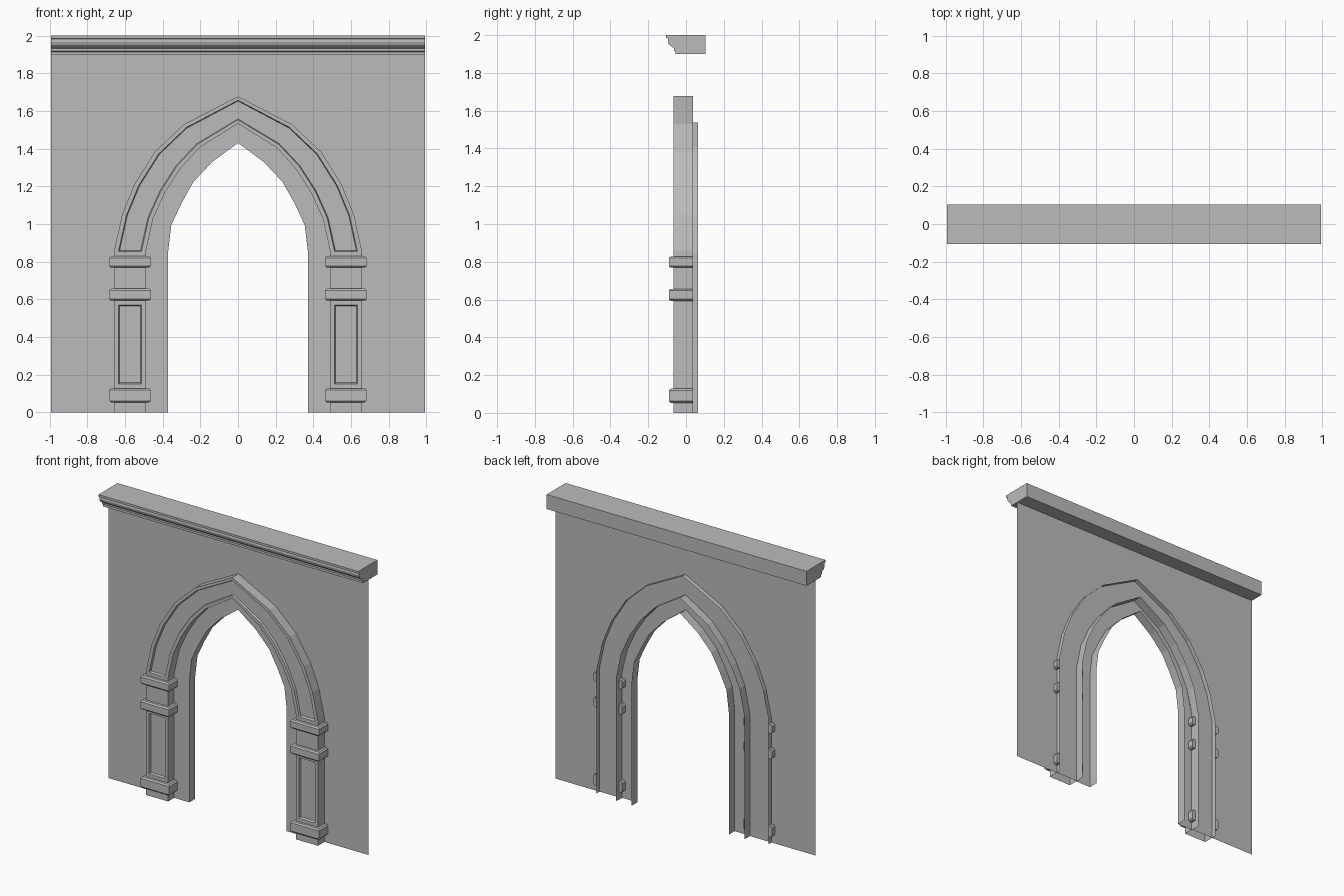
import bpy
import bmesh

cube = bpy.data.objects.get("Cube")
if cube:
    bpy.data.objects.remove(cube, do_unlink=True)

stone = bpy.data.materials.new("grey_stone")
stone.use_nodes = True
COLOUR = (0.5, 0.5, 0.5, 1)
stone.diffuse_color = COLOUR
stone.node_tree.nodes["Principled BSDF"].inputs["Base Color"].default_value = COLOUR

# Half outlines (x, z) of the pointed arch, from springing to apex
OUTER = [(.657, .845), (.615, 1.05), (.55, 1.21), (.44, 1.385), (.285, 1.53), (0, 1.677)]
INNER = [(.488, .845), (.45, 1.03), (.386, 1.17), (.305, 1.295), (.205, 1.405), (0, 1.533)]
OPENING = [(.372, .845), (.354, .995), (.3, 1.11), (.237, 1.223), (.136, 1.33), (0, 1.43)]

WALL_Y, RING_Y, FRONT_Y = .005, 0, -.065
FLANGE_Y, REVEAL_Y = .037, .064
HALF_WIDTH, WALL_TOP = .993, 1.9


def lerp(a, b, t):
    return tuple(p + (q - p) * t for p, q in zip(a, b))


def finish(name, bm, mirror=True):
    mesh = bpy.data.meshes.new(name)
    bm.to_mesh(mesh)
    bm.free()
    mesh.materials.append(stone)
    obj = bpy.data.objects.new(name, mesh)
    bpy.context.collection.objects.link(obj)
    if mirror:
        obj.modifiers.new("Mirror", "MIRROR").use_axis[0] = True
    return obj


def sheet(name, stations, caps=False):
    """Skin a grid of points; stations rise, each runs outside to inside."""
    bm = bmesh.new()
    grid = [[bm.verts.new(p) for p in row] for row in stations]
    for low, high in zip(grid, grid[1:]):
        for j in range(len(low) - 1):
            bm.faces.new((low[j], high[j], high[j + 1], low[j + 1]))
    if caps:
        bm.faces.new([row[0] for row in reversed(grid)])
        bm.faces.new([row[-1] for row in grid])
    return finish(name, bm)


def moulding_section(outer, inner, depth):
    """Channel section with a sunk panel in its front face."""
    sunk = FRONT_Y + depth
    rows = [(0, FLANGE_Y), (0, FRONT_Y), (.14, FRONT_Y), (.17, sunk),
            (.83, sunk), (.86, FRONT_Y), (1, FRONT_Y), (1, FLANGE_Y)]
    return [(x, y, z) for t, y in rows for x, z in [lerp(outer, inner, t)]]


# Wall sheet with the arched hole
bm = bmesh.new()
edge = [(INNER[0][0], 0), (HALF_WIDTH, 0), (HALF_WIDTH, WALL_TOP), (0, WALL_TOP)]
bm.faces.new([bm.verts.new((x, WALL_Y, z)) for x, z in edge + INNER[::-1]])
finish("wall", bm)

# Pillars with sunk rectangular panels
SINK = .014
sheet("pillars", [moulding_section((OUTER[0][0], z), (INNER[0][0], z), d)
                  for z, d in [(0, 0), (.152, 0), (.158, SINK),
                               (.564, SINK), (.57, 0), (.845, 0)]])

# Arch moulding with a sunk band, closed at the springing
arch = [moulding_section((OUTER[0][0], z), (INNER[0][0], z), d)
        for z, d in [(.82, 0), (.853, 0), (.859, SINK)]]
arch += [moulding_section(o, i, SINK) for o, i in zip(OUTER[1:], INNER[1:])]
sheet("arch_moulding", arch)

# Inner jamb ring with reveals running back
ring = []
feet = [(INNER[0][0], 0)] + INNER
for outer, inner in zip(feet, [(OPENING[0][0], 0)] + OPENING):
    (a, za), (b, zb) = lerp(outer, inner, -.03), inner
    ring.append([(a, REVEAL_Y, za), (a, RING_Y, za), (b, RING_Y, zb), (b, REVEAL_Y, zb)])
sheet("jamb_ring", ring)

# Chamfered collars wrapping the pillars
REACH, CHAMFER = .026, .009
for name, z0, z1 in [("base_collar", .053, .128),
                     ("middle_collar", .593, .657),
                     ("capital_collar", .769, .829)]:
    section = [(0, z0), (REACH - CHAMFER, z0), (REACH, z0 + CHAMFER),
               (REACH, z1 - CHAMFER), (REACH - CHAMFER, z1), (0, z1)]
    rows = []
    for out, z in section:
        a, b, y = OUTER[0][0] + out, INNER[0][0] - out, FRONT_Y - out
        rows.append([(a, FLANGE_Y, z), (a, y, z), (b, y, z), (b, FLANGE_Y, z)])
    sheet(name, rows, caps=True)

# Cornice extruded from its moulded profile (y, z)
profile = [(.103, 1.9), (.103, 2), (-.105, 2), (-.105, 1.985), (-.094, 1.981),
           (-.096, 1.966), (-.09, 1.95), (-.077, 1.938), (-.064, 1.932),
           (-.064, 1.918), (-.056, 1.914), (-.056, 1.9)]
bm = bmesh.new()
end = bm.faces.new([bm.verts.new((-HALF_WIDTH, y, z)) for y, z in profile])
moved = bmesh.ops.extrude_face_region(bm, geom=[end], use_keep_orig=True)
bmesh.ops.translate(bm, vec=(2 * HALF_WIDTH, 0, 0),
                    verts=[v for v in moved["geom"] if isinstance(v, bmesh.types.BMVert)])
bmesh.ops.recalc_face_normals(bm, faces=bm.faces)
finish("cornice", bm, mirror=False)
